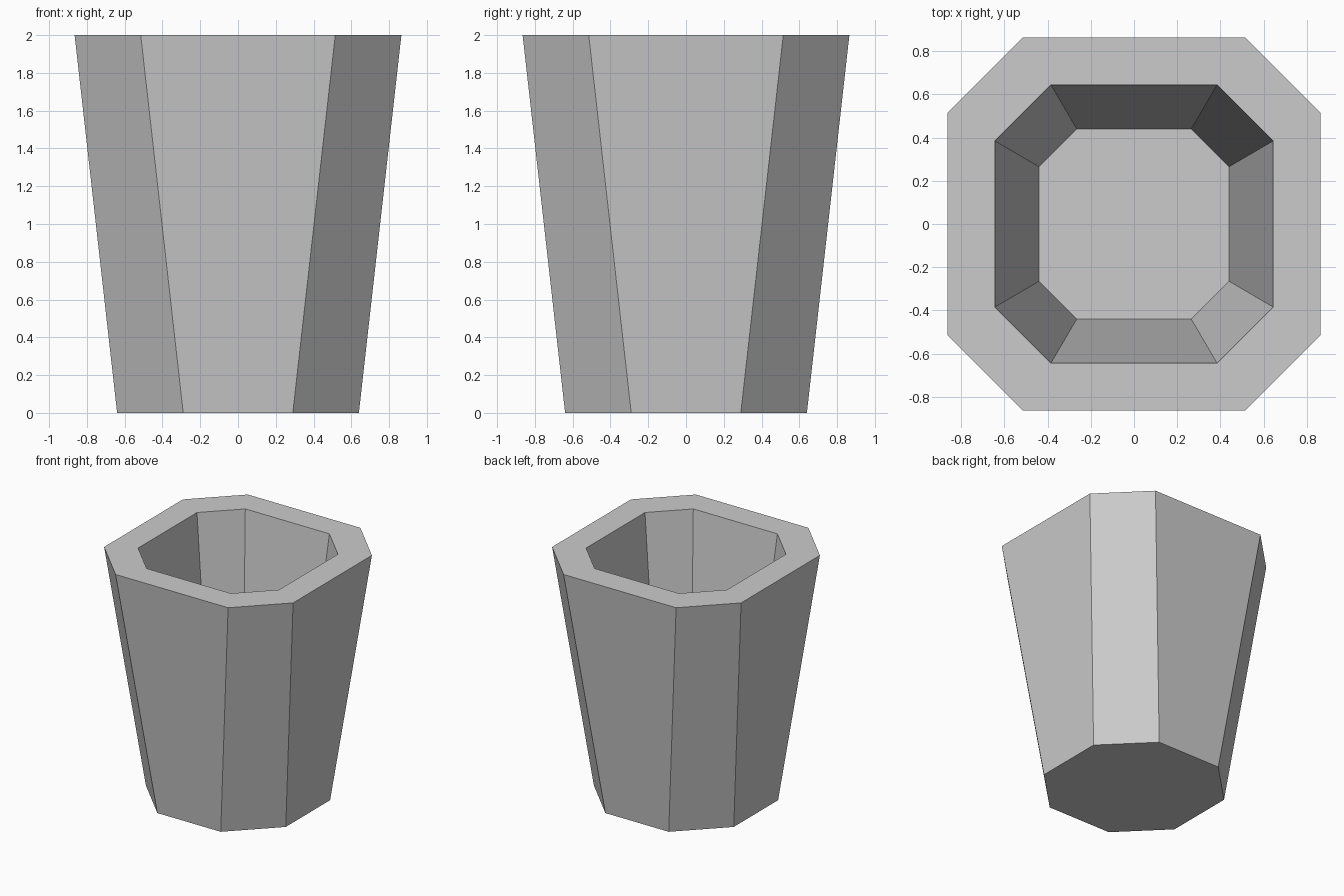
import bpy
import bmesh

cube = bpy.data.objects.get("Cube")
if cube:
    bpy.data.objects.remove(cube, do_unlink=True)

# Plain grey material
grey = bpy.data.materials.new("plain_grey")
grey.use_nodes = True
colour = (0.6, 0.6, 0.6, 1)
grey.diffuse_color = colour
grey.node_tree.nodes["Principled BSDF"].inputs["Base Color"].default_value = colour


def ring(bm, half, flat, z):
    """Square of half-width `half` with corners cut back to `flat`."""
    points = []
    for sx, sy in ((1, 1), (-1, 1), (-1, -1), (1, -1)):
        pair = [(sx * half, sy * flat, z), (sx * flat, sy * half, z)]
        points += pair if sx == sy else pair[::-1]
    return [bm.verts.new(p) for p in points]


# Tapered pot: base, outer rim, inner rim, inner floor
bm = bmesh.new()
profile = [(0.64, 0.29, 0), (0.865, 0.515, 2), (0.645, 0.385, 2), (0.44, 0.265, 0.19)]
rings = [ring(bm, *p) for p in profile]
for low, high in zip(rings, rings[1:]):
    for i in range(8):
        j = (i + 1) % 8
        bm.faces.new((low[i], low[j], high[j], high[i]))
bm.faces.new(rings[0][::-1])
bm.faces.new(rings[-1])
bmesh.ops.recalc_face_normals(bm, faces=bm.faces)

mesh = bpy.data.meshes.new("pot")
bm.to_mesh(mesh)
bm.free()
mesh.materials.append(grey)
bpy.context.collection.objects.link(bpy.data.objects.new("pot", mesh))
